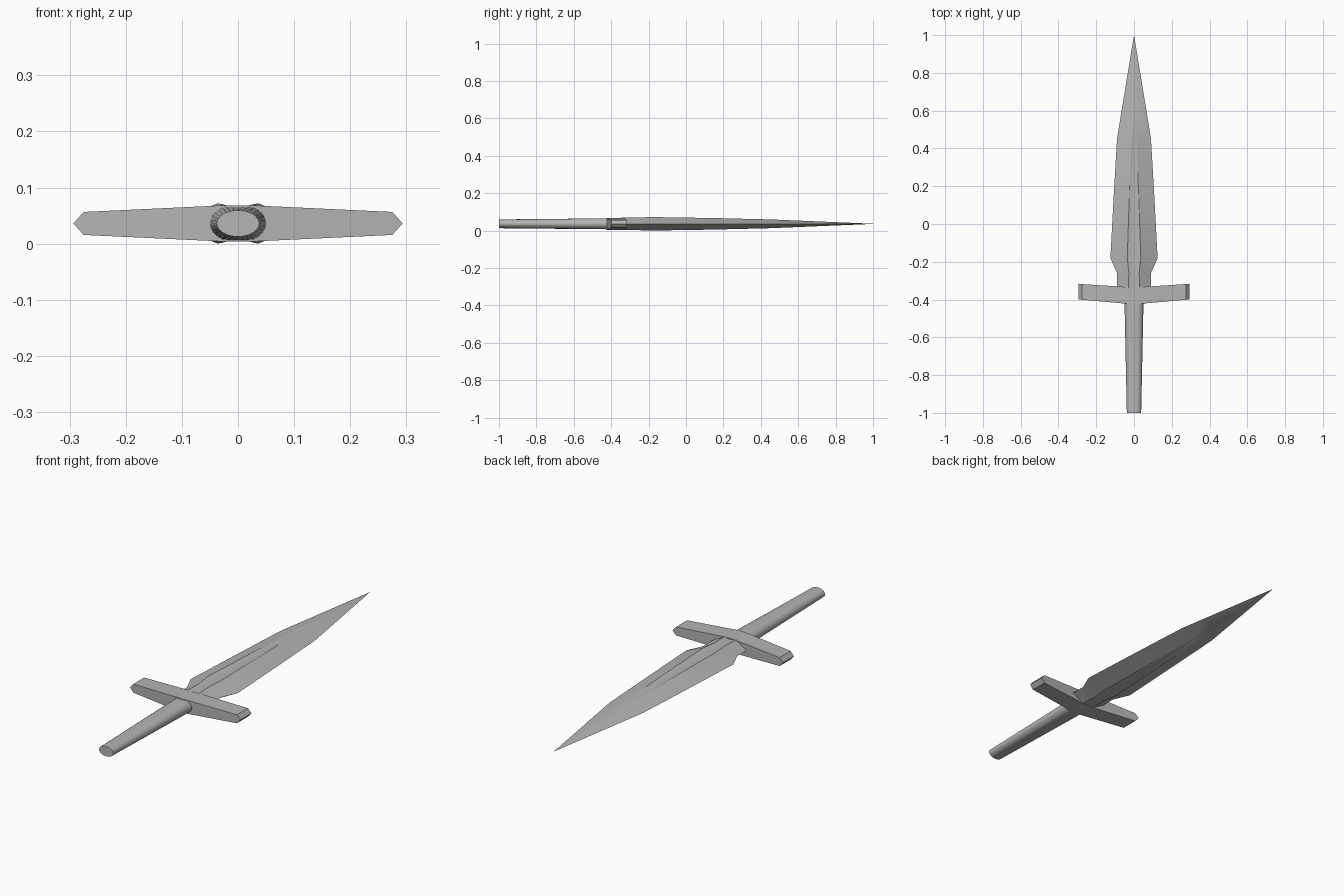
import bpy, bmesh, math

if "Cube" in bpy.data.objects:
    bpy.data.objects.remove(bpy.data.objects["Cube"])

H = 0.036  # height of the dagger's middle plane

# Dark grey metal for every part
steel = bpy.data.materials.new("dark_steel")
steel.diffuse_color = (0.46, 0.46, 0.46, 1)
steel.use_nodes = True
steel.node_tree.nodes["Principled BSDF"].inputs["Base Color"].default_value = steel.diffuse_color


def loft(name, rings, smooth=None):
    """Skin a list of equal-length closed rings and cap both ends."""
    bm = bmesh.new()
    rows = [[bm.verts.new(p) for p in ring] for ring in rings]
    n = len(rows[0])
    for a, b in zip(rows, rows[1:]):
        for i in range(n):
            j = (i + 1) % n
            bm.faces.new((a[i], a[j], b[j], b[i]))
    bm.faces.new(rows[0])
    bm.faces.new(rows[-1])
    bmesh.ops.remove_doubles(bm, verts=bm.verts, dist=1e-5)
    bmesh.ops.recalc_face_normals(bm, faces=bm.faces)
    mesh = bpy.data.meshes.new(name)
    bm.to_mesh(mesh)
    bm.free()
    mesh.materials.append(steel)
    obj = bpy.data.objects.new(name, mesh)
    bpy.context.collection.objects.link(obj)
    if smooth:
        bpy.ops.object.select_all(action='DESELECT')
        obj.select_set(True)
        bpy.context.view_layer.objects.active = obj
        bpy.ops.object.shade_smooth_by_angle(angle=math.radians(smooth))
    return obj


# Blade: y, half width, ridge offset, ridge height, groove height
stations = [
    (-0.37, 0.092, 0.032, 0.032, 0.026),
    (-0.26, 0.090, 0.027, 0.034, 0.026),
    (-0.18, 0.125, 0.036, 0.036, 0.027),
    (0.14, 0.108, 0.025, 0.031, 0.024),
    (0.45, 0.090, 0.013, 0.0235, 0.019),
    (0.58, 0.069, 0.003, 0.018, 0.018),
    (0.998, 0.0006, 0.0002, 0.0006, 0.0006),
]
blade_rings = []
for y, w, r, zr, zc in stations:
    section = [(w, 0), (r, zr), (0, zc), (-r, zr), (-w, 0), (-r, -zr), (0, -zc), (r, -zr)]
    blade_rings.append([(x, y, H + z) for x, z in section])
# finish in a point
blade_rings.append([(0.00005 * math.cos(i * math.pi / 4), 1.0,
                     H + 0.00005 * math.sin(i * math.pi / 4)) for i in range(8)])
loft("blade", blade_rings, smooth=30)

# Crossguard: x, rear y, front y, half height; arms sweep toward the tip
half_guard = [(0.03, -0.423, -0.334, 0.032), (0.275, -0.401, -0.318, 0.0205),
              (0.293, -0.399, -0.316, 0.0003)]
guard = [(-x, *rest) for x, *rest in reversed(half_guard)]
guard += [(0, -0.425, -0.336, 0.032)] + half_guard
loft("crossguard", [[(x, y0, H - h), (x, y1, H - h), (x, y1, H + h), (x, y0, H + h)]
                    for x, y0, y1, h in guard])

# Grip: flattened oval at the guard tapering to an ellipse at the end
N = 32
grip_rings = []
for y, rx, rz, limit in [(-0.38, 0.050, 0.035, 0.030), (-0.43, 0.050, 0.034, 0.029),
                         (-1.0, 0.038, 0.0235, 0.0235)]:
    ring = []
    for i in range(N):
        a = 2 * math.pi * i / N
        z = max(-limit, min(limit, rz * math.sin(a)))
        ring.append((rx * math.cos(a), y, H + z))
    grip_rings.append(ring)
loft("grip", grip_rings, smooth=30)
